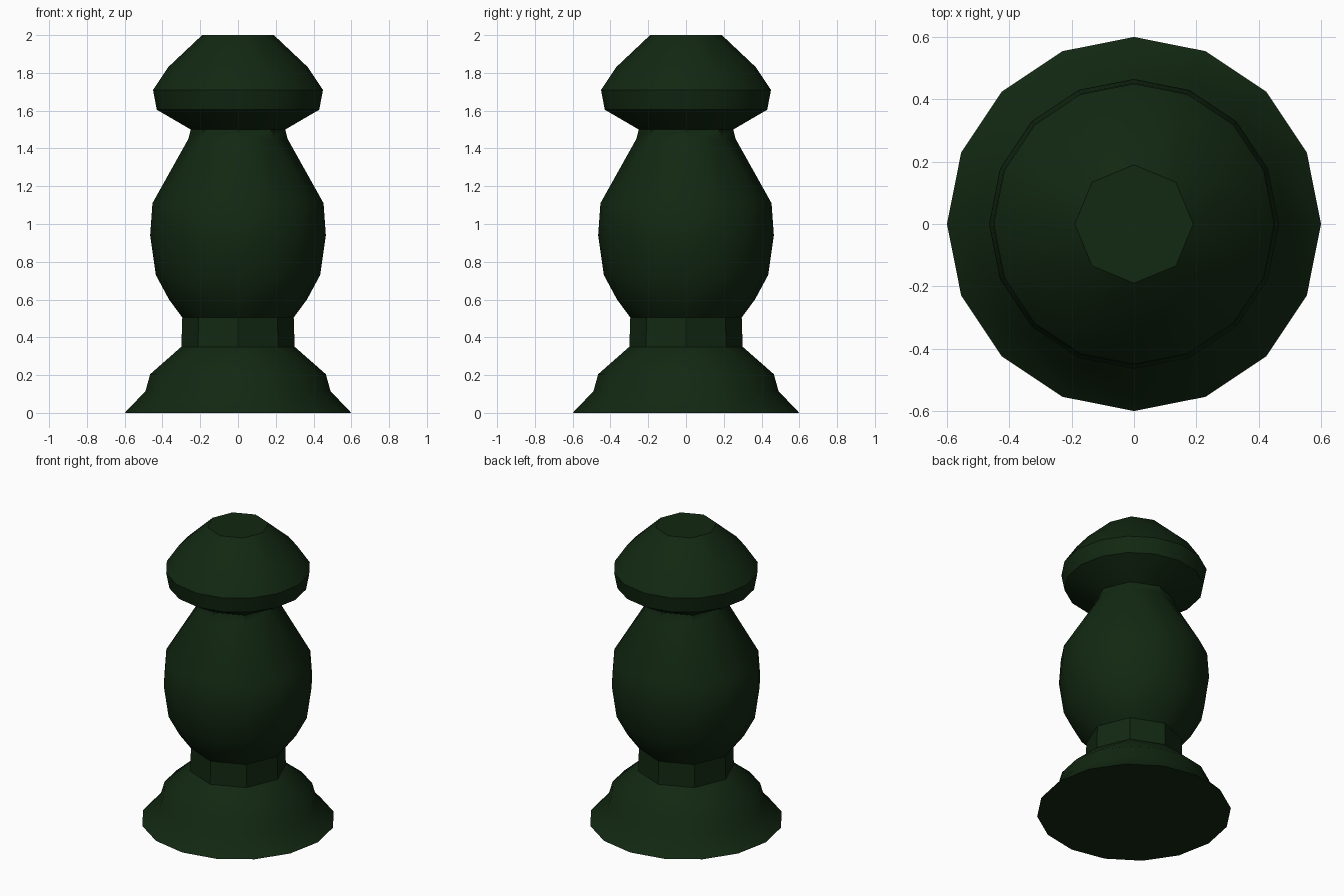
import bpy
import bmesh
import math

cube = bpy.data.objects.get("Cube")
if cube:
    bpy.data.objects.remove(cube, do_unlink=True)

# One dark green finish for the whole turned piece
green = bpy.data.materials.new("dark green")
green.use_nodes = True
colour = (0.006, 0.021, 0.006, 1.0)
green.diffuse_color = colour
bsdf = green.node_tree.nodes["Principled BSDF"]
bsdf.inputs["Base Color"].default_value = colour
bsdf.inputs["Roughness"].default_value = 0.6


def ring(bm, radius, z, sides):
    return [bm.verts.new((radius * math.cos(2 * math.pi * i / sides),
                          radius * math.sin(2 * math.pi * i / sides), z))
            for i in range(sides)]


def bridge(bm, low, up):
    """Join two rings; an 8-sided ring meets a 16-sided one with triangles."""
    a, b = len(low), len(up)
    n = min(a, b)
    for i in range(n):
        j = (i + 1) % n
        if a == b:
            bm.faces.new((low[i], low[j], up[j], up[i]))
            continue
        fine, coarse = (low, up) if a > b else (up, low)
        f0, f1, f2 = fine[2 * i], fine[2 * i + 1], fine[(2 * i + 2) % len(fine)]
        c0, c1 = coarse[i], coarse[j]
        for tri in ((c0, f0, f1), (c0, f1, c1), (c1, f1, f2)):
            bm.faces.new(tri if fine is low else tri[::-1])


def turned_part(name, profile, cap_bottom=False, cap_top=False):
    """Lathe a profile of (radius, height, sides), from the bottom up."""
    bm = bmesh.new()
    rings = [ring(bm, *p) for p in profile]
    for low, up in zip(rings, rings[1:]):
        bridge(bm, low, up)
    if cap_bottom:
        bm.faces.new(rings[0][::-1])
    if cap_top:
        bm.faces.new(rings[-1])
    mesh = bpy.data.meshes.new(name)
    bm.to_mesh(mesh)
    bm.free()
    mesh.materials.append(green)
    obj = bpy.data.objects.new(name, mesh)
    bpy.context.collection.objects.link(obj)
    bpy.ops.object.select_all(action='DESELECT')
    obj.select_set(True)
    bpy.context.view_layer.objects.active = obj
    bpy.ops.object.shade_smooth_by_angle(angle=math.radians(40))


# Flared foot
turned_part("base", [(0.60, 0.0, 16), (0.49, 0.115, 16), (0.465, 0.205, 16),
                     (0.30, 0.35, 8)], cap_bottom=True)
# Octagonal collar
turned_part("lower_neck", [(0.30, 0.35, 8), (0.295, 0.505, 8)])
# Bulging body running into the narrow upper neck
turned_part("body", [(0.295, 0.505, 8), (0.365, 0.60, 16), (0.435, 0.73, 16),
                     (0.465, 0.94, 16), (0.453, 1.11, 16), (0.263, 1.45, 8),
                     (0.25, 1.50, 8)])
# Rounded cap with a flat octagonal top
turned_part("cap", [(0.25, 1.50, 8), (0.43, 1.605, 16), (0.45, 1.71, 16),
                    (0.37, 1.83, 16), (0.19, 2.0, 8)], cap_top=True)
